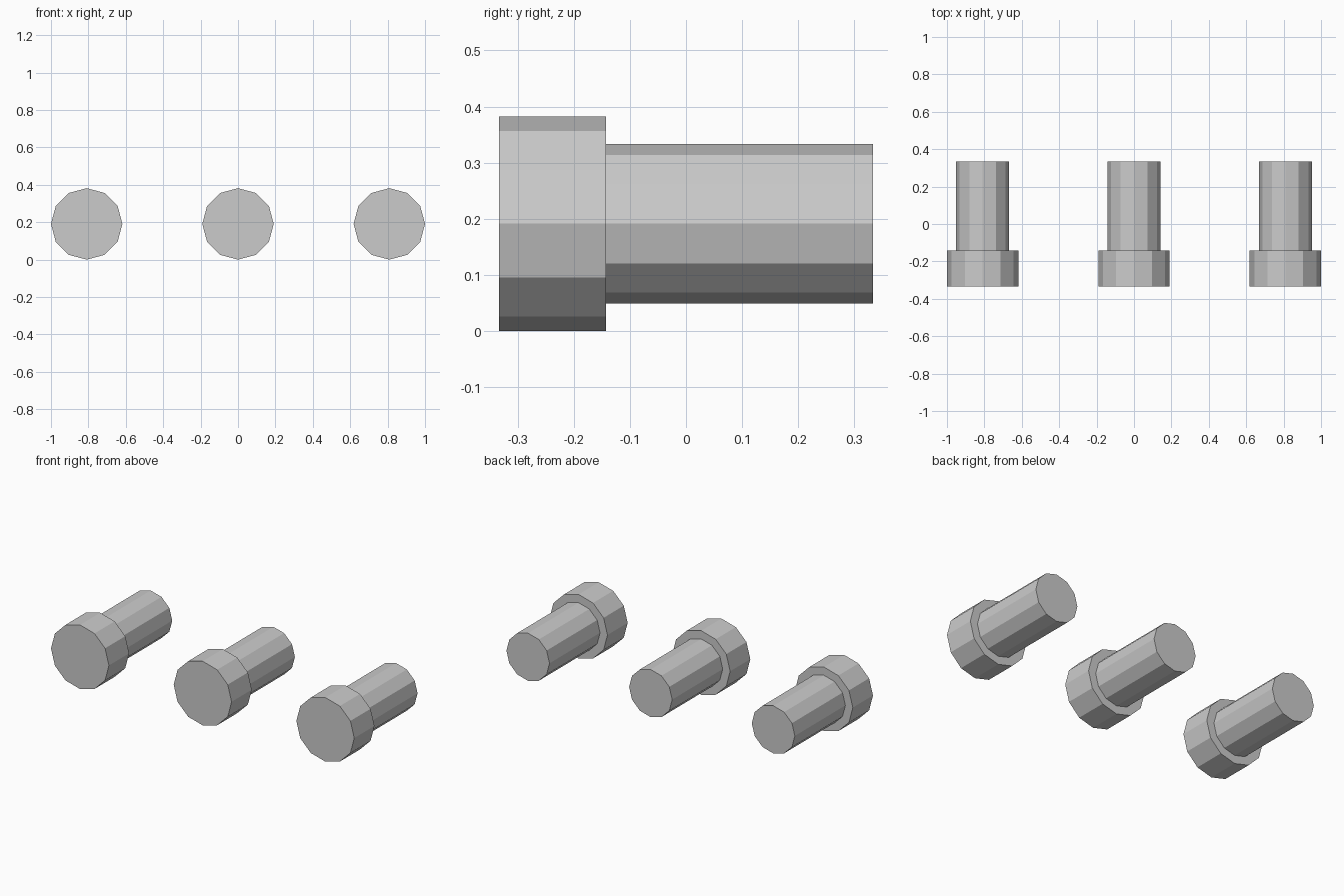
import bpy, bmesh
from math import sin, cos, tau

if "Cube" in bpy.data.objects:
    bpy.data.objects.remove(bpy.data.objects["Cube"])

SIDES = 12
HEAD_R, SHAFT_R = 0.191, 0.142
FRONT, SHOULDER, BACK = -0.333, -0.143, 0.333
SPACING = 0.809


def make_bolt_mesh():
    """Stepped 12-sided pin along y: wide head in front, narrower shaft behind."""
    bm = bmesh.new()
    profile = [(HEAD_R, FRONT), (HEAD_R, SHOULDER), (SHAFT_R, SHOULDER), (SHAFT_R, BACK)]
    rings = [[bm.verts.new((r * cos(tau * i / SIDES), y, r * sin(tau * i / SIDES)))
              for i in range(SIDES)] for r, y in profile]
    # Head wall, shoulder and shaft wall
    for a, b in zip(rings, rings[1:]):
        for i in range(SIDES):
            j = (i + 1) % SIDES
            bm.faces.new((a[i], a[j], b[j], b[i]))
    # End caps
    bm.faces.new(rings[0])
    bm.faces.new(rings[-1])
    bmesh.ops.recalc_face_normals(bm, faces=bm.faces)
    mesh = bpy.data.meshes.new("bolt")
    bm.to_mesh(mesh)
    bm.free()
    return mesh


# Three identical bolts in a row
bolt_mesh = make_bolt_mesh()
for name, x in (("bolt_left", -SPACING), ("bolt_middle", 0), ("bolt_right", SPACING)):
    bolt = bpy.data.objects.new(name, bolt_mesh)
    bolt.location = (x, 0, HEAD_R)
    bpy.context.collection.objects.link(bolt)
